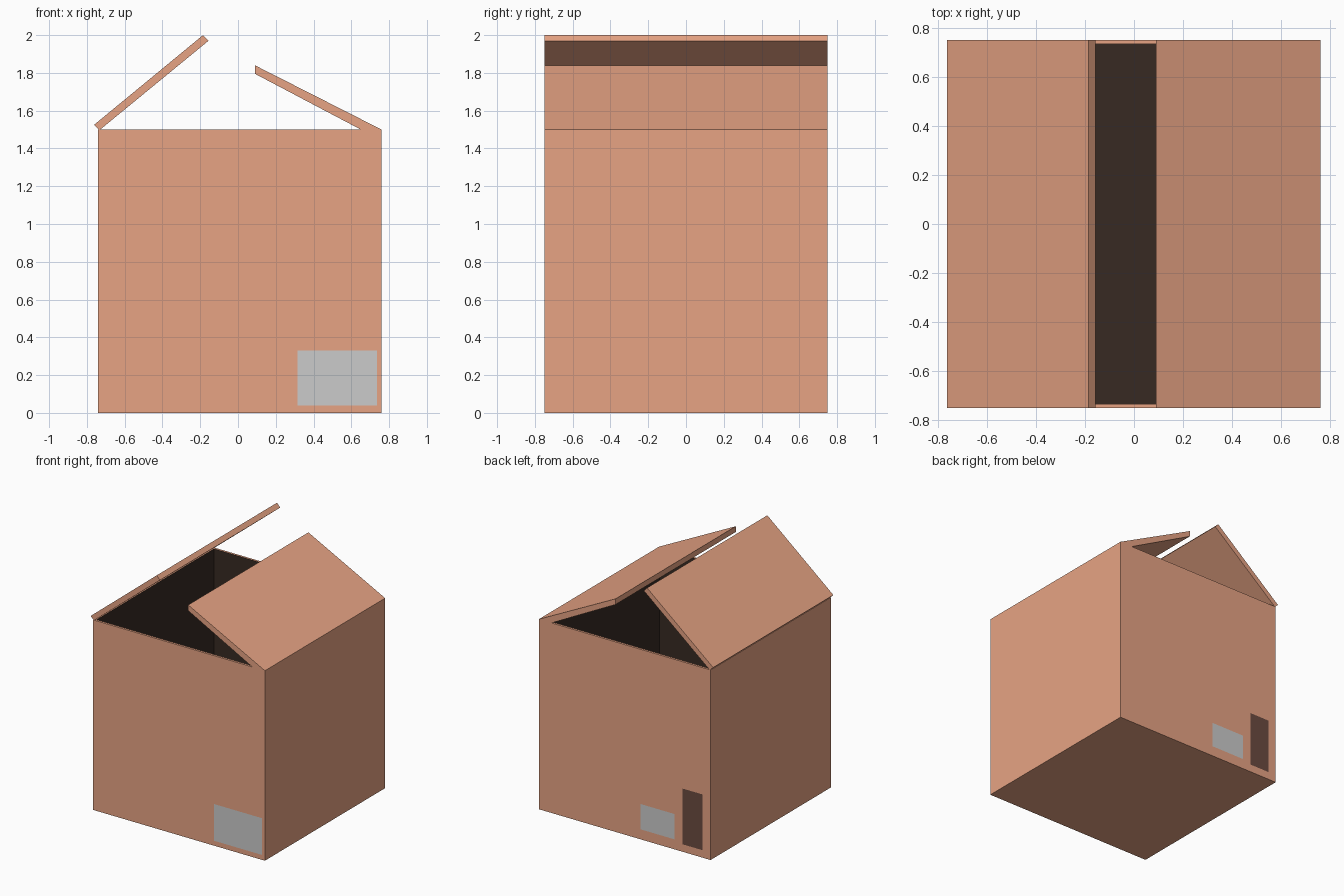
import bpy
import bmesh

if "Cube" in bpy.data.objects:
    bpy.data.objects.remove(bpy.data.objects["Cube"])


def material(name, r, g, b):
    m = bpy.data.materials.new(name)
    m.diffuse_color = (r, g, b, 1)
    m.use_nodes = True
    m.node_tree.nodes["Principled BSDF"].inputs["Base Color"].default_value = m.diffuse_color
    return m


def finish(name, bm, *mats):
    bmesh.ops.recalc_face_normals(bm, faces=bm.faces)
    mesh = bpy.data.meshes.new(name)
    bm.to_mesh(mesh)
    bm.free()
    for m in mats:
        mesh.materials.append(m)
    obj = bpy.data.objects.new(name, mesh)
    bpy.context.collection.objects.link(obj)
    return obj


card = material("cardboard", 0.8, 0.37, 0.23)
inside = material("dark_inside", 0.038, 0.023, 0.016)
dark = material("dark_label", 0.146, 0.07, 0.053)

X0, X1, HALF, TOP = -0.74, 0.76, 0.75, 1.5

# Open-topped box with thin walls and a dark lining
bm = bmesh.new()
bmesh.ops.create_cube(bm, size=1)
for v in bm.verts:
    v.co = ((X0 + X1) / 2 + v.co.x * (X1 - X0), v.co.y * 2 * HALF, (v.co.z + 0.5) * TOP)
bm.normal_update()
bmesh.ops.delete(bm, geom=[f for f in bm.faces if f.normal.z > 0.9], context='FACES_ONLY')
mesh_box = bpy.data.meshes.new("box_body")
bm.to_mesh(mesh_box)
bm.free()
mesh_box.materials.append(card)
mesh_box.materials.append(inside)
box = bpy.data.objects.new("box_body", mesh_box)
bpy.context.collection.objects.link(box)
mod = box.modifiers.new("walls", 'SOLIDIFY')
mod.thickness = 0.018
mod.offset = -1
mod.use_even_offset = True
mod.material_offset = 1
mod.material_offset_rim = 0


# Flaps: side profile (x, z) extruded along the full depth
def flap(name, profile):
    bm = bmesh.new()
    face = bm.faces.new([bm.verts.new((x, -HALF, z)) for x, z in profile])
    ext = bmesh.ops.extrude_face_region(bm, geom=[face])
    verts = [g for g in ext["geom"] if isinstance(g, bmesh.types.BMVert)]
    bmesh.ops.translate(bm, verts=verts, vec=(0, 2 * HALF, 0))
    return finish(name, bm, card)


flap("left_flap", [(-0.762, 1.525), (-0.733, 1.497), (-0.156, 1.97), (-0.185, 2.0)])
flap("right_flap", [(0.76, 1.5), (0.65, 1.5), (0.09, 1.795), (0.09, 1.84)])


# Flat labels just proud of the front and back walls
def label(name, x0, x1, z0, z1, side, *mats):
    y = side * (HALF + 0.002)
    pts = [(x0, y, z0), (x1, y, z0), (x1, y, z1), (x0, y, z1)]
    mesh = bpy.data.meshes.new(name)
    mesh.from_pydata(pts if side < 0 else pts[::-1], [], [(0, 1, 2, 3)])
    for m in mats:
        mesh.materials.append(m)
    bpy.context.collection.objects.link(bpy.data.objects.new(name, mesh))


label("front_label", 0.315, 0.735, 0.04, 0.33, -1)
label("back_label", -0.425, -0.127, 0.08, 0.28, 1)
label("back_dark_label", -0.67, -0.495, 0.06, 0.50, 1, dark)
